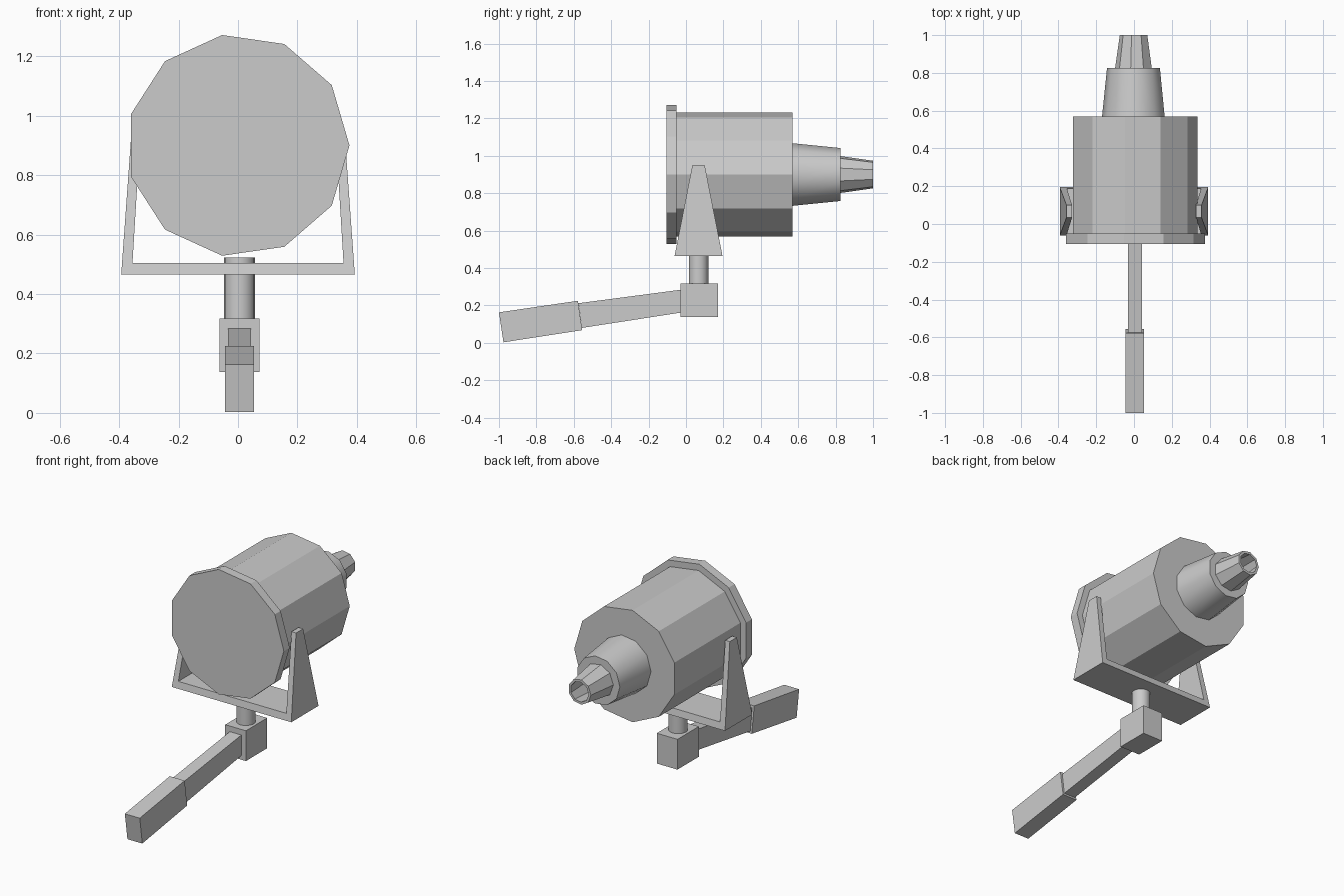
import bpy
import bmesh
from math import cos, sin, pi, radians

if "Cube" in bpy.data.objects:
    bpy.data.objects.remove(bpy.data.objects["Cube"])

AXIS_Z = 0.9      # height of the lamp axis
PIVOT_Y = 0.067   # bracket, post and block centre
STEM_X = 0.005


def make(name, bm, smooth=None):
    bmesh.ops.recalc_face_normals(bm, faces=bm.faces)
    mesh = bpy.data.meshes.new(name)
    bm.to_mesh(mesh)
    bm.free()
    ob = bpy.data.objects.new(name, mesh)
    bpy.context.collection.objects.link(ob)
    if smooth:
        bpy.ops.object.select_all(action='DESELECT')
        ob.select_set(True)
        bpy.context.view_layer.objects.active = ob
        bpy.ops.object.shade_smooth_by_angle(angle=radians(smooth))
    return ob


def lathe(name, profile, place, n=11, start=0.0, smooth=None):
    """Sweep (radius, distance) points round an axis; both ends are capped."""
    bm = bmesh.new()
    rings = [[bm.verts.new(place(r * cos(start + 2 * pi * i / n),
                                 r * sin(start + 2 * pi * i / n), d))
              for i in range(n)] for r, d in profile]
    for a, b in zip(rings, rings[1:]):
        for i in range(n):
            j = (i + 1) % n
            bm.faces.new((a[i], a[j], b[j], b[i]))
    bm.faces.new(rings[0])
    bm.faces.new(rings[-1])
    return make(name, bm, smooth)


def along_y(u, v, d):
    return (u, d, AXIS_Z + v)


def along_z(u, v, d):
    return (STEM_X + u, PIVOT_Y + v, d)


def extrude_x(name, outline, half):
    """Extrude a (y, z) outline sideways about the stem."""
    bm = bmesh.new()
    sides = [[bm.verts.new((STEM_X + s * half, y, z)) for y, z in outline]
             for s in (-1, 1)]
    n = len(outline)
    for side in sides:
        bm.faces.new(side)
    for i in range(n):
        j = (i + 1) % n
        bm.faces.new((sides[0][i], sides[0][j], sides[1][j], sides[1][i]))
    return make(name, bm)


# Lamp head: front rim, drum, rear cone and hollow tip
lathe("front_rim", [(0.375, -0.105), (0.375, -0.05)], along_y)
lathe("drum", [(0.336, -0.05), (0.336, 0.57)], along_y)
lathe("rear_cone", [(0.169, 0.57), (0.143, 0.825)], along_y,
      start=pi, smooth=40)
lathe("rear_tip", [(0.1, 0.825), (0.075, 1.0), (0.06, 1.0), (0.08, 0.83)],
      along_y, n=9, start=pi)

# U bracket: front profile, narrowing in depth towards the top
half_u = [(0.393, 0.465), (0.358, 0.95), (0.328, 0.95), (0.355, 0.505)]
outline = half_u + [(-x, z) for x, z in reversed(half_u)]


def depth(z):
    return 0.128 - (z - 0.465) / 0.485 * 0.095


bm = bmesh.new()
front, back = [[bm.verts.new((x, PIVOT_Y + s * depth(z), z))
                for x, z in outline] for s in (-1, 1)]
for ring in (front, back):
    for a, b, c, d in ((0, 1, 2, 3), (4, 5, 6, 7), (0, 3, 4, 7)):
        bm.faces.new((ring[a], ring[b], ring[c], ring[d]))
for i in range(8):
    j = (i + 1) % 8
    bm.faces.new((front[i], front[j], back[j], back[i]))
make("u_bracket", bm)

# Post, pivot block, handle arm and grip
lathe("post", [(0.052, 0.315), (0.052, 0.522)], along_z, n=16, smooth=40)
extrude_x("pivot_block", [(-0.03, 0.137), (0.17, 0.137),
                          (0.17, 0.317), (-0.03, 0.317)], 0.068)
extrude_x("handle_arm", [(-0.575, 0.212), (-0.557, 0.08),
                         (-0.02, 0.163), (-0.02, 0.285)], 0.038)
extrude_x("handle_grip", [(-1.0, 0.163), (-0.976, 0.003),
                          (-0.555, 0.068), (-0.578, 0.225)], 0.049)
